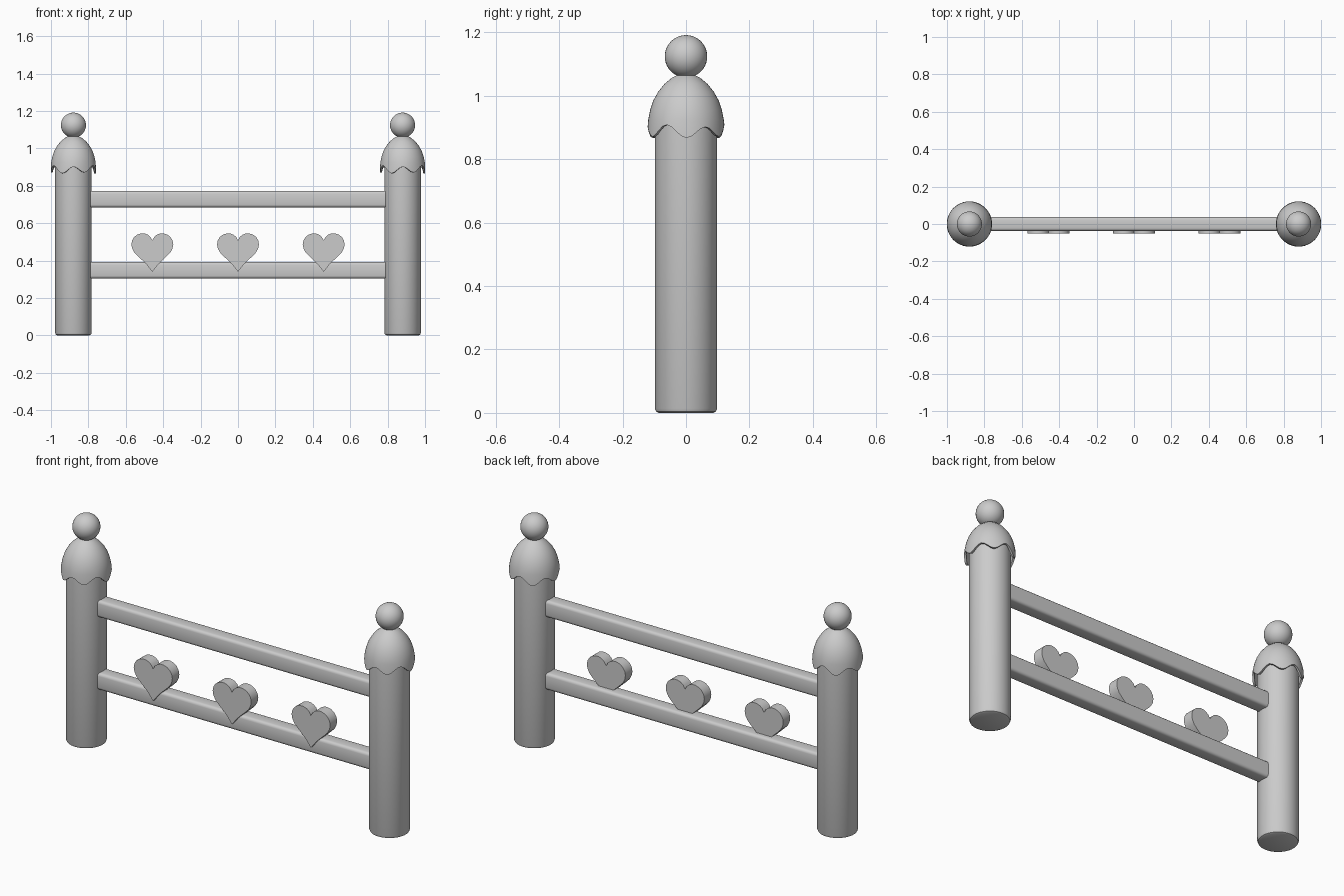
import bpy, bmesh, math

if "Cube" in bpy.data.objects:
    bpy.data.objects.remove(bpy.data.objects["Cube"])

mat = bpy.data.materials.new("plain_grey")
mat.diffuse_color = (0.6, 0.6, 0.6, 1)
mat.use_nodes = True
mat.node_tree.nodes["Principled BSDF"].inputs["Base Color"].default_value = mat.diffuse_color


def finish(name, bm, angle=40):
    bmesh.ops.recalc_face_normals(bm, faces=bm.faces[:])
    me = bpy.data.meshes.new(name)
    bm.to_mesh(me)
    bm.free()
    me.materials.append(mat)
    ob = bpy.data.objects.new(name, me)
    bpy.context.collection.objects.link(ob)
    bpy.ops.object.select_all(action='DESELECT')
    ob.select_set(True)
    bpy.context.view_layer.objects.active = ob
    bpy.ops.object.shade_smooth_by_angle(angle=math.radians(angle))
    return ob


def revolve(name, x, profile, seg=48, wave=None, angle=40):
    """Rings of (radius, z) around a vertical axis; the first ring may be wavy."""
    bm = bmesh.new()
    rings = []
    for i, (r, z) in enumerate(profile):
        ring = []
        for k in range(seg):
            a = 2 * math.pi * k / seg
            dz = wave(a) if wave and i in (0, len(profile) - 1) else 0
            ring.append(bm.verts.new((x + r * math.cos(a), r * math.sin(a), z + dz)))
        rings.append(ring)
    for lo, hi in zip(rings, rings[1:]):
        for k in range(seg):
            n = (k + 1) % seg
            bm.faces.new((lo[k], lo[n], hi[n], hi[k]))
    if wave:
        # thin shell: join inner wavy rim to outer wavy rim
        for k in range(seg):
            n = (k + 1) % seg
            bm.faces.new((rings[-1][k], rings[-1][n], rings[0][n], rings[0][k]))
    else:
        bm.faces.new(rings[0])
        bm.faces.new(rings[-1])
    return finish(name, bm, angle)


def drip(a):
    return -0.018 * math.cos(6 * a) - 0.004 * math.sin(3 * a + 0.6)


cap_outer = [(0.121, 0.887), (0.119, 0.925), (0.113, 0.955), (0.103, 0.985),
             (0.088, 1.012), (0.068, 1.037), (0.045, 1.056), (0.022, 1.068)]
cap_inner = [(0.012, 1.055), (0.06, 1.025), (0.095, 0.98), (0.108, 0.93), (0.111, 0.887)]

for side, x in (("left", -0.88), ("right", 0.88)):
    # round post with softened foot
    revolve(side + "_post", x, [(0.085, 0), (0.094, 0.004), (0.098, 0.014), (0.098, 0.94)])
    # dome cap with dripping rim
    revolve(side + "_post_cap", x, cap_outer + cap_inner, wave=drip)
    # ball finial
    bm = bmesh.new()
    bmesh.ops.create_uvsphere(bm, u_segments=32, v_segments=20, radius=0.067)
    bmesh.ops.translate(bm, verts=bm.verts[:], vec=(x, 0, 1.124))
    finish(side + "_ball_finial", bm)

# horizontal rails with rounded edges
for name, z in (("upper_rail", 0.728), ("lower_rail", 0.348)):
    bm = bmesh.new()
    bmesh.ops.create_cube(bm, size=1)
    for v in bm.verts:
        v.co = (v.co.x * 1.7, v.co.y * 0.074, v.co.z * 0.088 + z)
    long_edges = [e for e in bm.edges if abs(e.verts[0].co.x - e.verts[1].co.x) > 1]
    bmesh.ops.bevel(bm, geom=long_edges, offset=0.015, segments=3, profile=0.5, affect='EDGES')
    finish(name, bm)

# hearts standing on the lower rail
half = [(0, 0.508), (0.01, 0.526), (0.024, 0.538), (0.042, 0.545), (0.06, 0.545),
        (0.08, 0.539), (0.097, 0.526), (0.108, 0.508), (0.112, 0.487), (0.108, 0.465),
        (0.097, 0.444), (0.078, 0.424), (0.053, 0.401), (0.03, 0.378), (0.012, 0.355), (0, 0.34)]
outline = half + [(-x, z) for x, z in half[-2:0:-1]]
for name, cx in (("left_heart", -0.458), ("middle_heart", 0), ("right_heart", 0.458)):
    bm = bmesh.new()
    face = bm.faces.new([bm.verts.new((cx + x, -0.05, z)) for x, z in outline])
    ext = bmesh.ops.extrude_face_region(bm, geom=[face], use_keep_orig=True)
    moved = [g for g in ext["geom"] if isinstance(g, bmesh.types.BMVert)]
    bmesh.ops.translate(bm, verts=moved, vec=(0, 0.058, 0))
    finish(name, bm)
